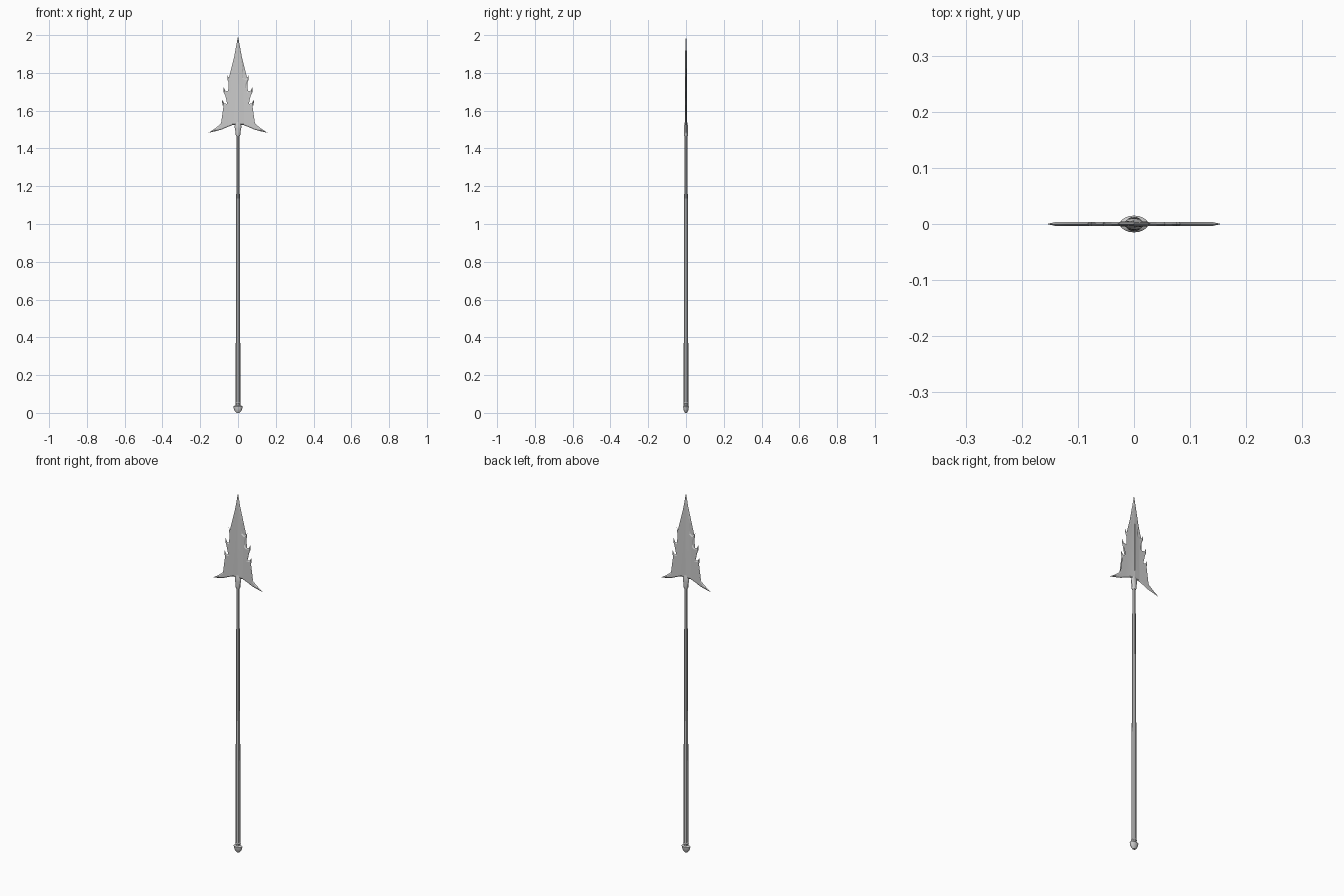
import bpy, bmesh, math
from mathutils import Vector

if "Cube" in bpy.data.objects:
    bpy.data.objects.remove(bpy.data.objects["Cube"])


def finish(name, bm, angle=35):
    bmesh.ops.recalc_face_normals(bm, faces=bm.faces[:])
    me = bpy.data.meshes.new(name)
    bm.to_mesh(me)
    bm.free()
    ob = bpy.data.objects.new(name, me)
    bpy.context.collection.objects.link(ob)
    bpy.ops.object.select_all(action='DESELECT')
    ob.select_set(True)
    bpy.context.view_layer.objects.active = ob
    bpy.ops.object.shade_smooth_by_angle(angle=math.radians(angle))
    return ob


def lathe(name, profile, sides=12):
    """Loft elliptical rings given as (radius x, radius y, z)."""
    bm = bmesh.new()
    rings = []
    for rx, ry, z in profile:
        rings.append([bm.verts.new((rx * math.cos(a), ry * math.sin(a), z))
                      for a in (2 * math.pi * i / sides for i in range(sides))])
    for a, b in zip(rings, rings[1:]):
        for i in range(sides):
            j = (i + 1) % sides
            bm.faces.new((a[i], a[j], b[j], b[i]))
    bm.faces.new(rings[0])
    bm.faces.new(rings[-1])
    return finish(name, bm)


def half_blade(bm, outline, side, face, bevel=0.006, edge_y=0.0035, ridge_y=0.006):
    """One quarter of the head: bevelled cutting edge, flat and centre ridge."""
    pts = [Vector(p) for p in outline]
    n = len(pts)
    inner = []
    for i, p in enumerate(pts):
        if i == 0:
            inner.append((Vector((0, p.y - 0.03)), ridge_y * 0.5))
            continue
        if i == n - 1:
            inner.append((Vector((0, p.y + bevel)), ridge_y))
            continue
        d1, d2 = (p - pts[i - 1]).normalized(), (pts[i + 1] - p).normalized()
        n1, n2 = Vector((d1.y, -d1.x)), Vector((d2.y, -d2.x))
        m = n1 + n2
        if m.length < 0.05:
            m = n1
        m.normalize()
        q = p + m * min(bevel / max(m.dot(n1), 0.1), 0.016)
        q.x = max(q.x, 0.002)
        inner.append((q, edge_y))
    outer = [bm.verts.new((side * p.x, 0, p.y)) for p in pts]
    top = [bm.verts.new((side * q.x, face * y, q.y)) for q, y in inner]
    for i in range(n - 1):
        bm.faces.new((outer[i], outer[i + 1], top[i + 1], top[i]))
    # ridge points keep the centre line raised
    ridge = [bm.verts.new((0, face * ridge_y, z)) for z in (1.6, 1.7, 1.82)]
    cap = bm.faces.new(top + ridge)
    bmesh.ops.triangulate(bm, faces=[cap])


# Barbed head: right-hand outline (x, z) from tip to socket
outline = [
    (0, 1.995), (0.012, 1.93), (0.025, 1.86), (0.030, 1.825),
    (0.022, 1.795), (0.026, 1.775), (0.040, 1.768), (0.050, 1.775), (0.057, 1.788),
    (0.056, 1.765), (0.045, 1.738), (0.040, 1.715), (0.050, 1.703),
    (0.066, 1.705), (0.078, 1.728), (0.078, 1.700), (0.066, 1.678),
    (0.052, 1.665), (0.048, 1.648), (0.058, 1.636), (0.072, 1.638), (0.084, 1.657),
    (0.083, 1.630), (0.068, 1.610), (0.055, 1.597), (0.054, 1.578),
    (0.070, 1.553), (0.095, 1.527), (0.125, 1.503), (0.155, 1.483),
    (0.120, 1.491), (0.085, 1.500), (0.055, 1.514), (0.030, 1.523), (0, 1.523),
]
bm = bmesh.new()
for side in (1, -1):
    for face in (1, -1):
        half_blade(bm, outline, side, face)
bmesh.ops.remove_doubles(bm, verts=bm.verts[:], dist=0.00005)
finish("spear_head", bm, 15)

# Socket joining head and shaft
lathe("socket", [(0.009, 0.009, 1.465), (0.013, 0.011, 1.472), (0.012, 0.010, 1.485),
                 (0.017, 0.011, 1.505), (0.018, 0.010, 1.52), (0.013, 0.007, 1.535),
                 (0.006, 0.004, 1.55)])

# Tapering shaft
lathe("shaft", [(0.0125, 0.0125, 0.04), (0.0115, 0.0115, 0.6),
                (0.0095, 0.0095, 1.1), (0.008, 0.008, 1.48)], 8)

# Flared pommel
lathe("pommel", [(0.008, 0.006, 0.0), (0.016, 0.010, 0.008), (0.022, 0.014, 0.020),
                 (0.025, 0.015, 0.034), (0.020, 0.013, 0.037), (0.010, 0.010, 0.040),
                 (0.011, 0.011, 0.046), (0.015, 0.013, 0.050), (0.012, 0.012, 0.056)], 16)
